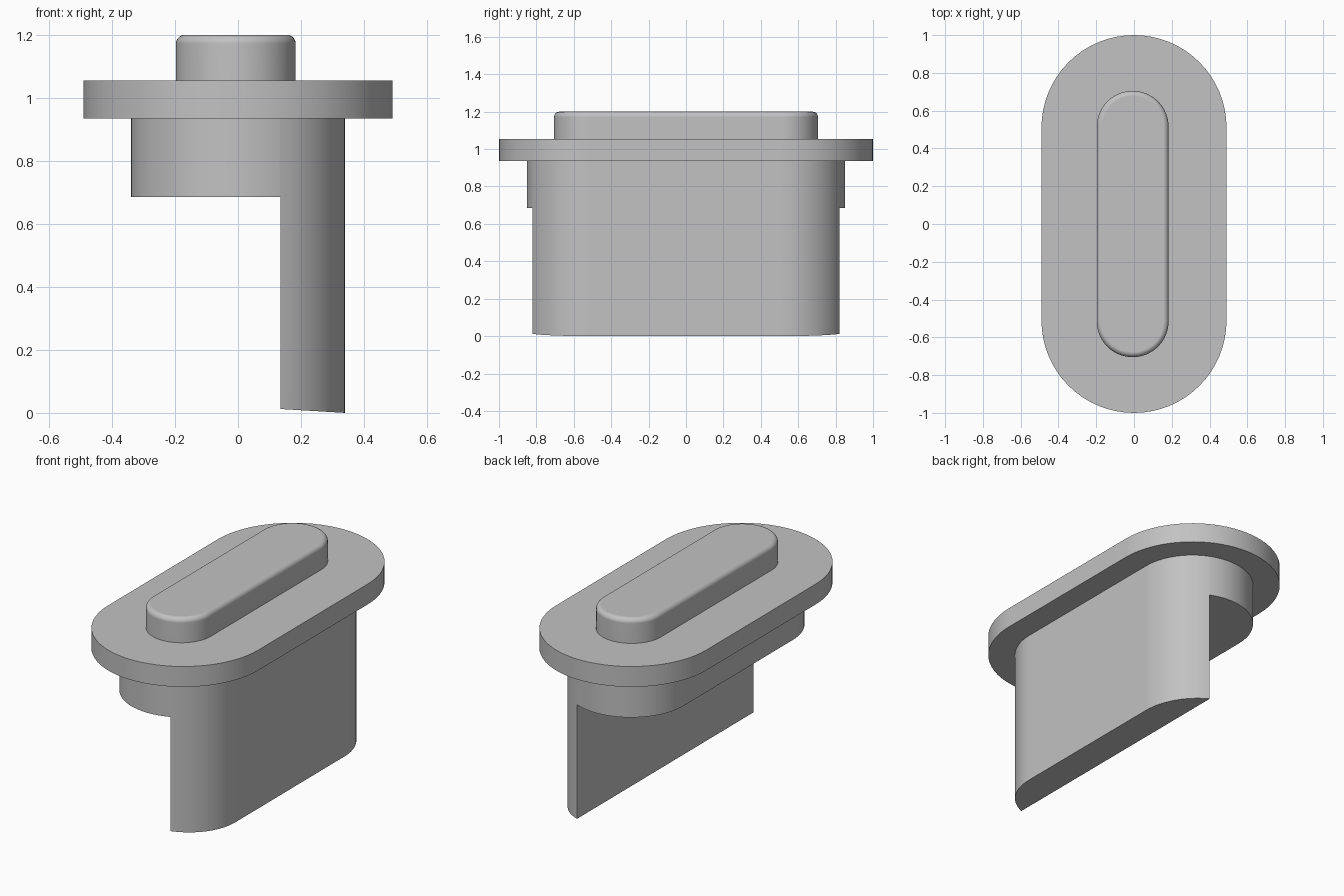
import bpy, bmesh, math
from mathutils import Vector

cube = bpy.data.objects.get("Cube")
if cube:
    bpy.data.objects.remove(cube, do_unlink=True)

grey = bpy.data.materials.new("plain grey")
grey.use_nodes = True
grey.diffuse_color = (0.54, 0.54, 0.54, 1)
grey.node_tree.nodes["Principled BSDF"].inputs["Base Color"].default_value = grey.diffuse_color

ARC = 0.51      # distance of the rounded ends' centres from the middle
STEPS = 32      # segments per rounded end


def slot_face(bm, radius, z, arc=ARC, cx=0.0):
    """Flat slot outline: two half circles joined by straight sides."""
    verts = []
    for side in (1, -1):
        for i in range(STEPS + 1):
            a = math.pi * i / STEPS
            verts.append(bm.verts.new((cx + side * radius * math.cos(a),
                                       side * (arc + radius * math.sin(a)), z)))
    return bm.faces.new(verts)


def extrude(bm, faces, dz):
    """Extrude faces vertically and return the new end faces."""
    out = bmesh.ops.extrude_face_region(bm, geom=faces)["geom"]
    verts = [g for g in out if isinstance(g, bmesh.types.BMVert)]
    bmesh.ops.translate(bm, verts=verts, vec=(0, 0, dz))
    return [g for g in out if isinstance(g, bmesh.types.BMFace)]


def finish(bm, name):
    bmesh.ops.recalc_face_normals(bm, faces=bm.faces[:])
    mesh = bpy.data.meshes.new(name)
    bm.to_mesh(mesh)
    bm.free()
    mesh.materials.append(grey)
    obj = bpy.data.objects.new(name, mesh)
    bpy.context.collection.objects.link(obj)
    bpy.ops.object.select_all(action="DESELECT")
    obj.select_set(True)
    bpy.context.view_layer.objects.active = obj
    bpy.ops.object.shade_smooth_by_angle(angle=math.radians(30))
    normals = obj.modifiers.new("flat caps", "WEIGHTED_NORMAL")
    normals.keep_sharp = True
    return obj


# Wide flange
bm = bmesh.new()
extrude(bm, [slot_face(bm, 0.49, 0.935)], 0.12)
finish(bm, "flange")

# Raised button with a rounded top rim, slightly off centre
bm = bmesh.new()
top = extrude(bm, [slot_face(bm, 0.19, 1.05, 0.515, -0.007)], 0.15)
bmesh.ops.bevel(bm, geom=top[0].edges[:], offset=0.028, segments=5,
                profile=0.5, affect="EDGES")
finish(bm, "button")

# Plug below the flange, with one side continuing down as a tongue
CUT_X, STEP_Z = 0.135, 0.685
bm = bmesh.new()
slot_face(bm, 0.34, 0.95)
bmesh.ops.bisect_plane(bm, geom=bm.verts[:] + bm.edges[:] + bm.faces[:],
                       plane_co=(CUT_X, 0, 0), plane_no=(1, 0, 0))
lower = extrude(bm, bm.faces[:], STEP_Z - 0.95)
tongue = [f for f in lower if f.calc_center_bounds().x > CUT_X]
tip = extrude(bm, tongue, -STEP_Z)
# The tip slopes gently down towards the outer side
for v in tip[0].verts:
    v.co.z += (0.34 - v.co.x) * 0.06
finish(bm, "plug_and_tongue")
